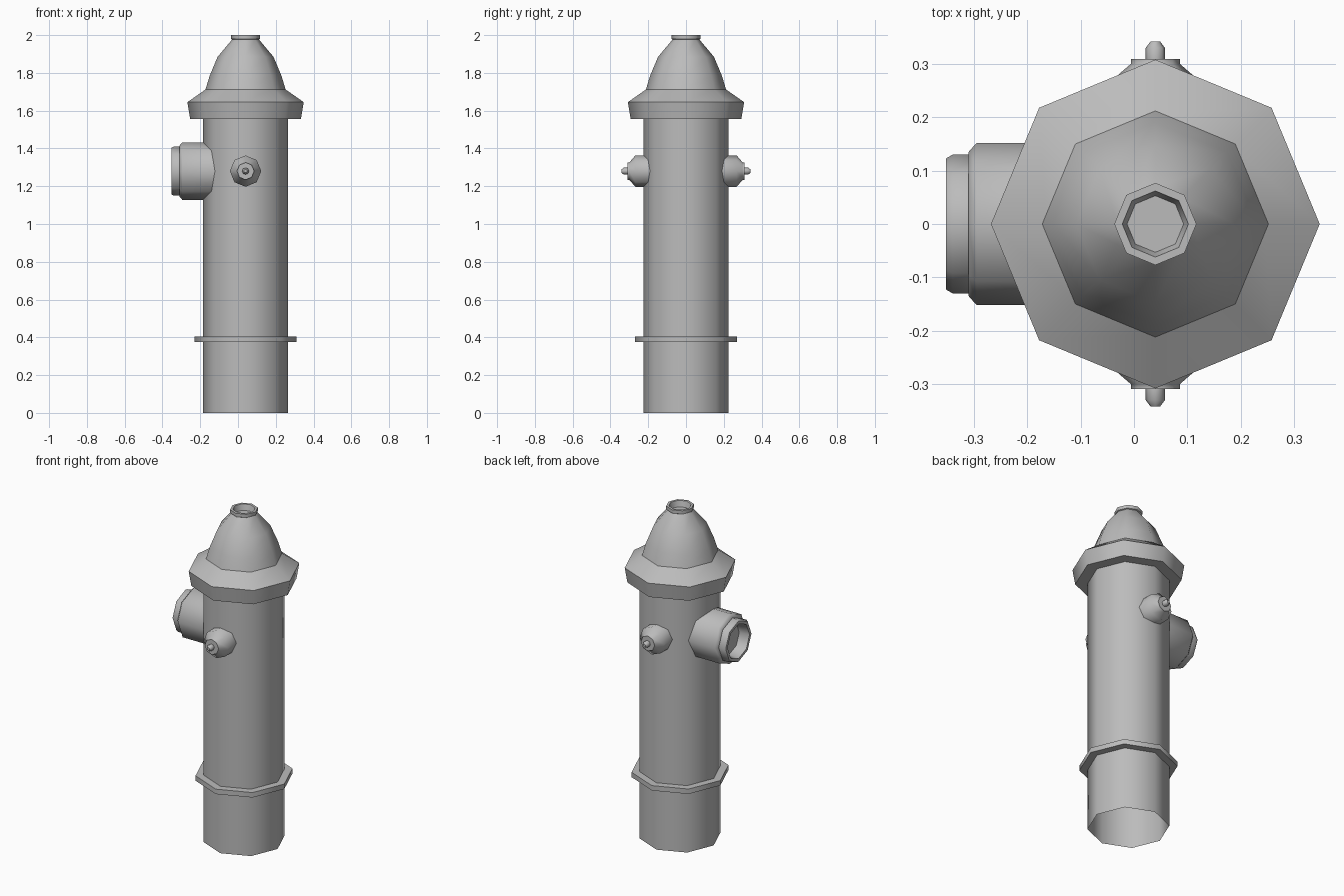
import bpy
from math import radians, sin, cos, tau
from mathutils import Matrix

cube = bpy.data.objects.get("Cube")
if cube:
    bpy.data.objects.remove(cube, do_unlink=True)

SIDES = 8
AXIS_X = 0.04
PORT_Z = 1.28

grey = bpy.data.materials.new("plain grey")
grey.use_nodes = True
grey.diffuse_color = (0.5, 0.5, 0.5, 1)
grey.node_tree.nodes["Principled BSDF"].inputs["Base Color"].default_value = (0.5, 0.5, 0.5, 1)


def lathe(name, profile, matrix, cap_end=False):
    """Turn (radius, height) points around local z into an octagonal part."""
    verts = [(r * cos(tau * i / SIDES), r * sin(tau * i / SIDES), h)
             for r, h in profile for i in range(SIDES)]
    faces = []
    for k in range(len(profile) - 1):
        for i in range(SIDES):
            j = (i + 1) % SIDES
            a, b = k * SIDES, (k + 1) * SIDES
            faces.append((a + i, a + j, b + j, b + i))
    if cap_end:
        last = (len(profile) - 1) * SIDES
        faces.append(tuple(range(last, last + SIDES)))
    mesh = bpy.data.meshes.new(name)
    mesh.from_pydata(verts, [], faces)
    mesh.materials.append(grey)
    mesh.transform(matrix)
    obj = bpy.data.objects.new(name, mesh)
    bpy.context.collection.objects.link(obj)
    bpy.ops.object.select_all(action='DESELECT')
    obj.select_set(True)
    bpy.context.view_layer.objects.active = obj
    bpy.ops.object.shade_smooth_by_angle(angle=radians(50))
    return obj


upright = Matrix.Translation((AXIS_X, 0, 0))
port = Matrix.Translation((AXIS_X, 0, PORT_Z))

# Barrel, open at the bottom
lathe("barrel", [(0.225, 0), (0.225, 1.6)], upright)

# Thin collar round the barrel
lathe("collar", [(0.22, 0.375), (0.27, 0.375), (0.27, 0.405), (0.22, 0.405)], upright)

# Flared brim under the dome
lathe("brim", [(0.22, 1.555), (0.293, 1.555), (0.308, 1.645), (0.205, 1.717)], upright)

# Dome
lathe("dome", [(0.212, 1.712), (0.19, 1.785), (0.148, 1.885), (0.07, 1.978)], upright)

# Hollow neck on top
lathe("neck", [(0.068, 1.975), (0.077, 1.98), (0.077, 2.0), (0.062, 2.0),
               (0.053, 1.965)], upright, cap_end=True)

# Large outlet on the right, with a recessed mouth
lathe("outlet", [(0.152, 0.12), (0.152, 0.335), (0.135, 0.35), (0.13, 0.35),
                 (0.13, 0.38), (0.123, 0.392), (0.105, 0.392), (0.095, 0.33)],
      port @ Matrix.Rotation(radians(-90), 4, 'Y'), cap_end=True)

# Small capped nozzles with a bolt, front and back
for name, turn in (("front_nozzle", 90), ("back_nozzle", -90)):
    lathe(name, [(0.083, 0.15), (0.083, 0.268), (0.046, 0.3), (0.046, 0.309),
                 (0.018, 0.309), (0.018, 0.33), (0.009, 0.342)],
          port @ Matrix.Rotation(radians(turn), 4, 'X'), cap_end=True)
